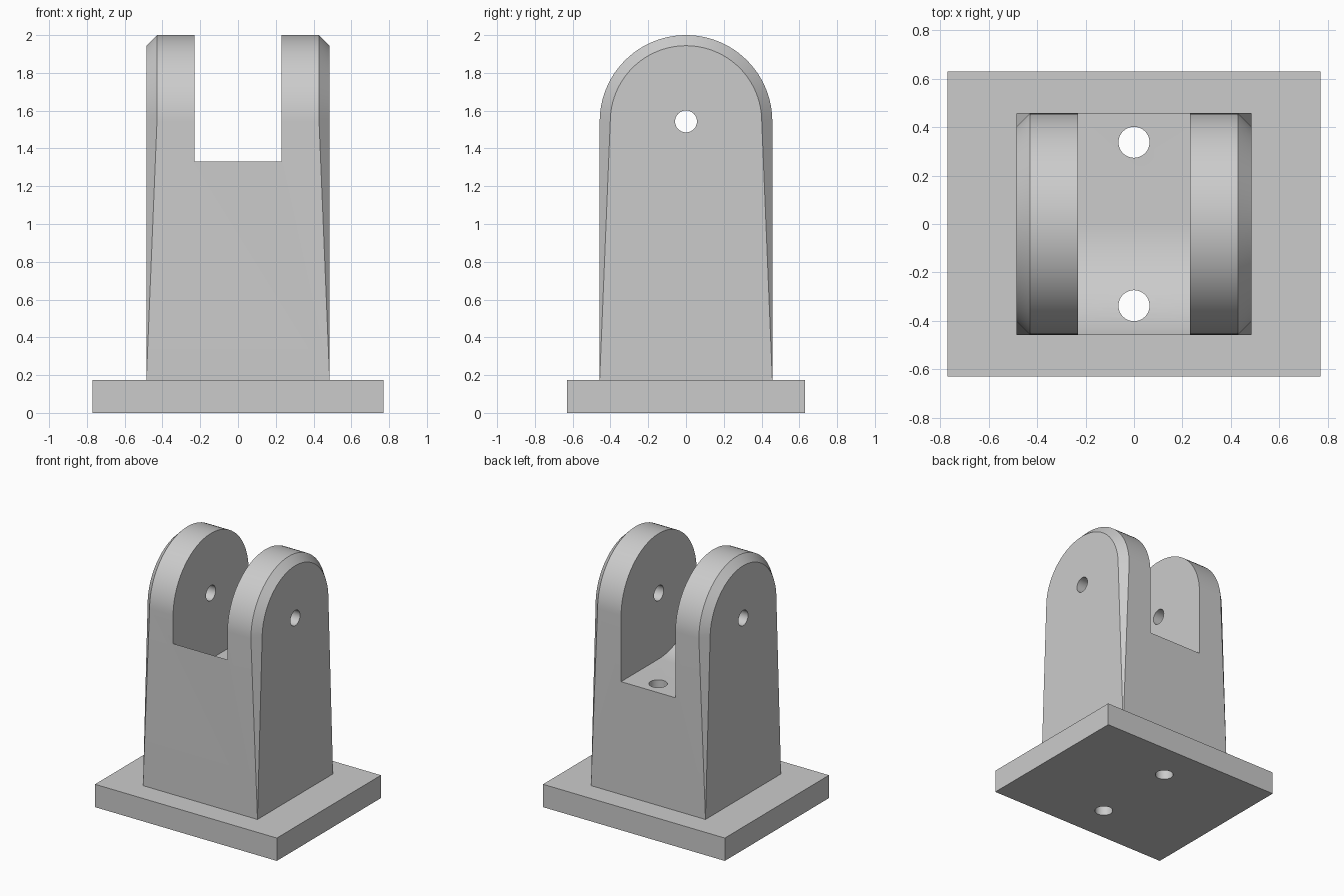
import bpy, bmesh
from math import sin, cos, pi

cube = bpy.data.objects.get("Cube")
if cube:
    bpy.data.objects.remove(cube)

grey = bpy.data.materials.new("plain_grey")
grey.use_nodes = True
COLOUR = (0.6, 0.6, 0.6, 1)
grey.diffuse_color = COLOUR
grey.node_tree.nodes["Principled BSDF"].inputs["Base Color"].default_value = COLOUR

BASE_TOP = 0.175
HALF_X, HALF_Y = 0.485, 0.457     # body half width and depth
PIN_Z = 2 - HALF_Y                # centre of the rounded top
CHAMFER = 0.056
NOTCH_X = 0.23
SEAT_R = 0.504                    # notch floor curve around the pin


def finish(name, bm):
    bmesh.ops.recalc_face_normals(bm, faces=bm.faces)
    mesh = bpy.data.meshes.new(name)
    bm.to_mesh(mesh)
    bm.free()
    mesh.materials.append(grey)
    ob = bpy.data.objects.new(name, mesh)
    bpy.context.collection.objects.link(ob)
    return ob


def prism(name, profile, half):
    """Extrude a (y, z) profile from -half to +half along x."""
    bm = bmesh.new()
    face = bm.faces.new([bm.verts.new((-half, y, z)) for y, z in profile])
    out = bmesh.ops.extrude_face_region(bm, geom=[face])
    moved = [v for v in out["geom"] if isinstance(v, bmesh.types.BMVert)]
    bmesh.ops.translate(bm, verts=moved, vec=(2 * half, 0, 0))
    return finish(name, bm)


def circle(r, y, z, n=48):
    return [(y + r * cos(2 * pi * i / n), z + r * sin(2 * pi * i / n)) for i in range(n)]


def cut(ob, cutter):
    mod = ob.modifiers.new("cut", 'BOOLEAN')
    mod.operation = 'DIFFERENCE'
    mod.solver = 'EXACT'
    mod.object = cutter
    bpy.context.view_layer.objects.active = ob
    bpy.ops.object.modifier_apply(modifier=mod.name)


# Base plate
base = prism("base_plate", [(-0.63, 0), (0.63, 0), (0.63, BASE_TOP), (-0.63, BASE_TOP)], 0.77)

# Body: rounded top, with side chamfers that fade out towards the base
bm = bmesh.new()
STEPS = 48
arc = [(cos(pi * i / STEPS), sin(pi * i / STEPS)) for i in range(STEPS + 1)]
sides = []
for s in (-1, 1):
    foot = [bm.verts.new((s * HALF_X, y, BASE_TOP)) for y in (HALF_Y, -HALF_Y)]
    rim = [bm.verts.new((s * (HALF_X - CHAMFER), HALF_Y * c, PIN_Z + HALF_Y * d)) for c, d in arc]
    r = HALF_Y - CHAMFER
    inner = [bm.verts.new((s * HALF_X, r * c, PIN_Z + r * d)) for c, d in arc]
    bm.faces.new(foot[::-1] + inner)
    bm.faces.new((foot[0], rim[0], inner[0]))
    bm.faces.new((foot[1], rim[-1], inner[-1]))
    for i in range(STEPS):
        bm.faces.new((rim[i], rim[i + 1], inner[i + 1], inner[i]))
    sides.append((foot, rim))
(fa, ra), (fb, rb) = sides
for i in range(STEPS):
    bm.faces.new((ra[i], ra[i + 1], rb[i + 1], rb[i]))
bm.faces.new((fa[0], ra[0], rb[0], fb[0]))
bm.faces.new((fa[1], ra[-1], rb[-1], fb[1]))
bm.faces.new((fa[0], fa[1], fb[1], fb[0]))
body = finish("clevis_body", bm)

# Notch: flat floor at the back, curving up to the front
floor = [(-SEAT_R * sin(pi * i / 50), PIN_Z - SEAT_R * cos(pi * i / 50)) for i in range(26)]
notch = prism("notch_cutter", [(0.7, 2.3), (0.7, PIN_Z - SEAT_R)] + floor + [(-SEAT_R, 2.3)], NOTCH_X)
pin_hole = prism("pin_hole_cutter", circle(0.058, 0, PIN_Z), 1)

# Vertical bolt holes, turned from the x axis to z
bolts = []
for y in (-0.337, 0.337):
    bolt = prism("bolt_hole_cutter", circle(0.064, y, 0), 1.5)
    for v in bolt.data.vertices:
        x, py, z = v.co
        v.co = (z, py, -x)
    bolts.append(bolt)

for cutter in [notch, pin_hole] + bolts:
    cut(body, cutter)
for cutter in bolts:
    cut(base, cutter)
for cutter in [notch, pin_hole] + bolts:
    bpy.data.objects.remove(cutter)

# Smooth curved faces, keep hard edges sharp
for ob in (base, body):
    bpy.ops.object.select_all(action='DESELECT')
    ob.select_set(True)
    bpy.context.view_layer.objects.active = ob
    bpy.ops.object.shade_smooth_by_angle(angle=pi / 6)
